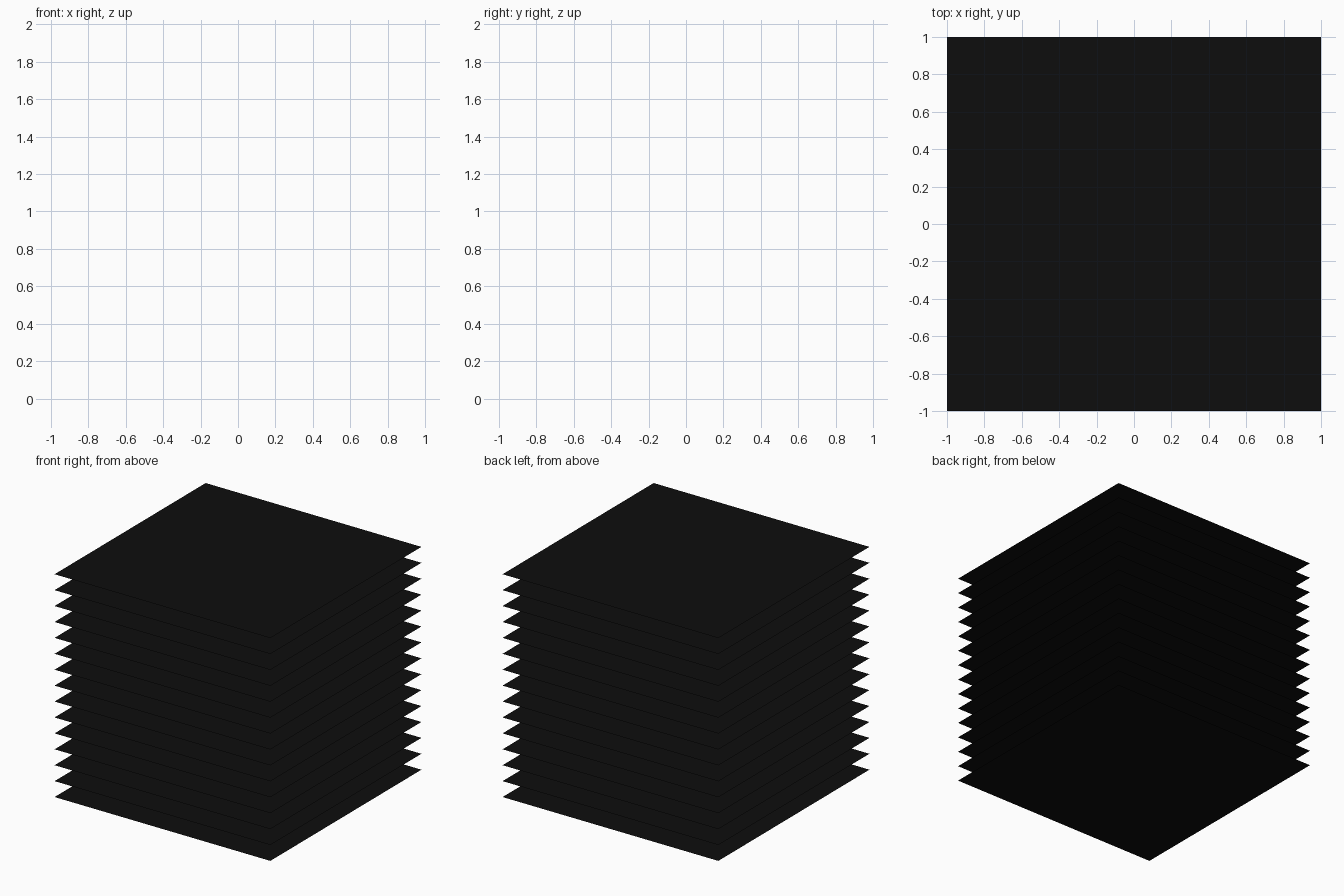
import bpy

if "Cube" in bpy.data.objects:
    bpy.data.objects.remove(bpy.data.objects["Cube"])

LAYERS = 15
SPACING = 2 / 15

# Near-black sheet colour
black = bpy.data.materials.new("black")
black.diffuse_color = (0.004, 0.004, 0.004, 1)
black.use_nodes = True
black.node_tree.nodes["Principled BSDF"].inputs["Base Color"].default_value = black.diffuse_color

# Stack of evenly spaced, paper-thin square sheets
bpy.ops.mesh.primitive_plane_add(size=2, location=(0, 0, 0))
sheets = bpy.context.object
sheets.name = "sheet_stack"
sheets.data.materials.append(black)

stack = sheets.modifiers.new("stack", 'ARRAY')
stack.count = LAYERS
stack.use_relative_offset = False
stack.use_constant_offset = True
stack.constant_offset_displace = (0, 0, SPACING)
